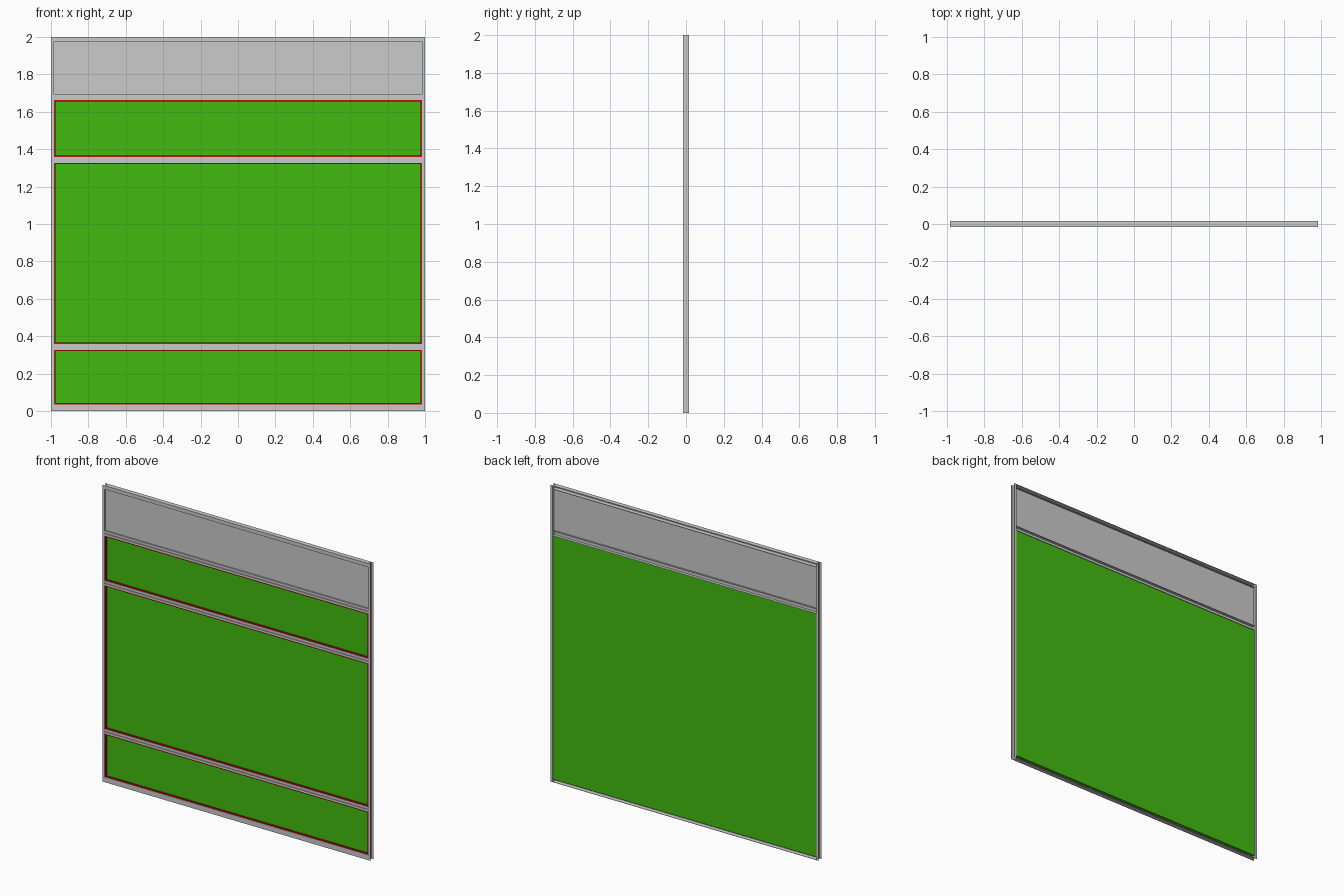
import bpy
import bmesh

cube = bpy.data.objects.get("Cube")
if cube:
    bpy.data.objects.remove(cube, do_unlink=True)


def material(name, rgb):
    m = bpy.data.materials.new(name)
    m.use_nodes = True
    m.diffuse_color = (*rgb, 1)
    m.node_tree.nodes["Principled BSDF"].inputs["Base Color"].default_value = (*rgb, 1)
    return m


GREY = material("light grey metal", (0.6, 0.6, 0.6))
GREEN = material("green panel", (0.054, 0.5, 0.005))
RED = material("red gasket", (0.6, 0.005, 0.005))


def finish(name, bm, mat):
    bmesh.ops.recalc_face_normals(bm, faces=bm.faces)
    mesh = bpy.data.meshes.new(name)
    bm.to_mesh(mesh)
    bm.free()
    mesh.materials.append(mat)
    obj = bpy.data.objects.new(name, mesh)
    bpy.context.collection.objects.link(obj)
    return obj


def box(name, x, y, z, mat):
    """Box from three (low, high) ranges."""
    bm = bmesh.new()
    bmesh.ops.create_cube(bm, size=1)
    for v in bm.verts:
        v.co = [sum(r) / 2 + c * (r[1] - r[0]) for c, r in zip(v.co, (x, y, z))]
    return finish(name, bm, mat)


def extrusion(name, points, place, low, high, mat):
    """Closed profile swept from low to high with open ends."""
    bm = bmesh.new()
    a = [bm.verts.new(place(p, q, low)) for p, q in points]
    b = [bm.verts.new(place(p, q, high)) for p, q in points]
    for i in range(len(points)):
        j = (i + 1) % len(points)
        bm.faces.new((a[i], a[j], b[j], b[i]))
    return finish(name, bm, mat)


def channel(w0, w1, d0, d1, t, lower=None):
    """C profile: web at d0, flanges at w0 and w1 reaching d1."""
    d2 = d1 if lower is None else lower
    return [(d0, w0), (d1, w0), (d1, w0 + t), (d0 + t, w0 + t),
            (d0 + t, w1 - t), (d2, w1 - t), (d2, w1), (d0, w1)]


def grooved(z0, z1, y0, y1):
    """Bar profile with a shallow groove along its front."""
    m, g = (z0 + z1) / 2, 0.003
    return [(y0, z0), (y1, z0), (y1, z1), (y0, z1),
            (y0, m + g), (y0 + 0.005, m + g), (y0 + 0.005, m - g), (y0, m - g)]


def along_x(y, z, s):
    return (s, y, z)


D = 0.016       # half depth of the frame
W = 0.983       # half width between the posts
T = 0.002       # sheet thickness
FACE = -0.003   # front of the panels

# Side posts: channels open to the outside
for side, label in ((1, "left"), (-1, "right")):
    extrusion(label + "_post", channel(-D, D, W, 1, T),
              lambda x, y, s, k=side: (k * x, y, s), 0, 2, GREY)

# Horizontal rails, open to the back
extrusion("top_rail", channel(1.975, 2, -D, D, T), along_x, -W, W, GREY)
extrusion("bottom_rail", channel(0, 0.035, -D, D, T, 0.012), along_x, -W, W, GREY)
extrusion("middle_rail", grooved(1.662, 1.695, -D, FACE), along_x, -W, W, GREY)
for label, z in (("lower", 1.662), ("upper", 1.693)):
    box("middle_rail_" + label + "_flange", (-W, W), (FACE, D), (z, z + T), GREY)

# Glazing bars on the front
for label, z in (("upper", 1.343), ("lower", 0.343)):
    extrusion(label + "_glazing_bar", grooved(z - 0.016, z + 0.016, -D, FACE),
              along_x, -W, W, GREY)

# Infill panels
box("upper_grey_panel", (-W, W), (-0.006, 0.004), (1.693, 1.977), GREY)
box("green_panel", (-W, W), (FACE, 0.0145), (0.02, 1.661), GREEN)

# Red gaskets round each green field
G = 0.007
for label, z0, z1 in (("bottom", 0.035, 0.327), ("centre", 0.359, 1.327), ("top", 1.359, 1.662)):
    y = (-0.013, FACE)
    for part, x, z in (("sill", (-W, W), (z0, z0 + G)), ("head", (-W, W), (z1 - G, z1)),
                       ("left", (W - G, W), (z0 + G, z1 - G)),
                       ("right", (-W, G - W), (z0 + G, z1 - G))):
        box(label + "_gasket_" + part, x, y, z, RED)
